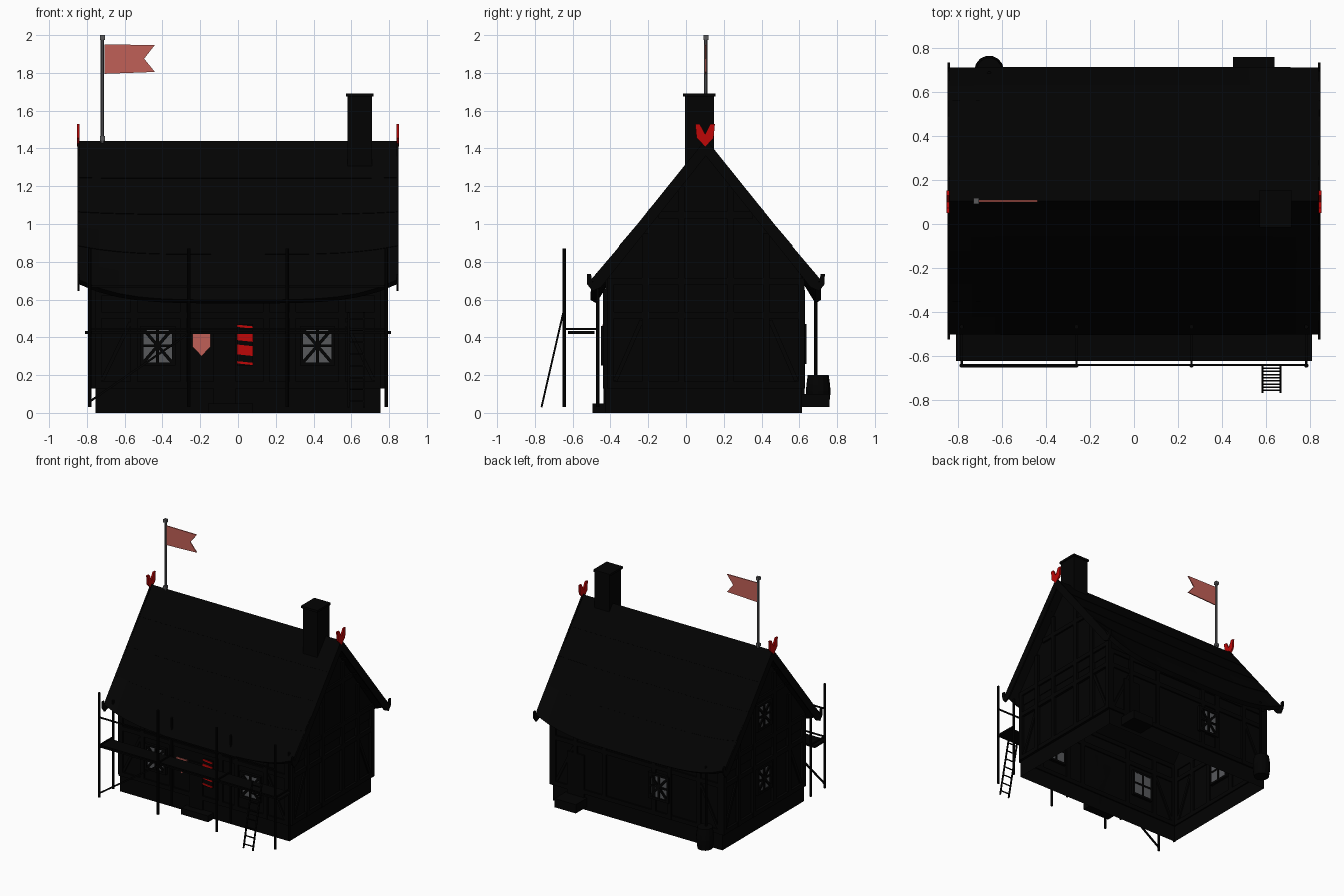
import bpy, bmesh, math
from mathutils import Matrix, Vector

cube = bpy.data.objects.get("Cube")
if cube:
    bpy.data.objects.remove(cube, do_unlink=True)


def material(name, r, g, b):
    m = bpy.data.materials.new(name)
    m.use_nodes = True
    m.diffuse_color = (r, g, b, 1)
    m.node_tree.nodes["Principled BSDF"].inputs["Base Color"].default_value = (r, g, b, 1)
    return m


PLASTER = material("dark plaster", .0008, .0008, .0008)
ROOF = material("dark roof", .0008, .0008, .0008)
TIMBER = material("dark timber", .0006, .0006, .0006)
GLASS = material("grey glass", .095, .098, .105)
STEEL = material("grey metal", .10, .10, .105)
RED = material("bright red", .52, .002, .002)
CLOTH = material("faded red", .53, .115, .095)
I = Matrix.Identity(4)


def make(name, verts, faces, mat, M=I):
    me = bpy.data.meshes.new(name)
    bm = bmesh.new()
    vs = [bm.verts.new(M @ Vector(v)) for v in verts]
    for f in faces:
        bm.faces.new([vs[i] for i in f])
    bmesh.ops.recalc_face_normals(bm, faces=bm.faces)
    bm.to_mesh(me)
    bm.free()
    me.materials.append(mat)
    ob = bpy.data.objects.new(name, me)
    bpy.context.collection.objects.link(ob)
    return ob


def prism(name, pts, axis, a, b, mat, M=I):
    """Extrude a 2D outline along axis x, y or z from a to b."""
    n = len(pts)
    put = {"x": lambda p, d: (d, p[0], p[1]),
           "y": lambda p, d: (p[0], d, p[1]),
           "z": lambda p, d: (p[0], p[1], d)}[axis]
    verts = [put(p, d) for d in (a, b) for p in pts]
    faces = [list(range(n)), list(range(n, 2 * n))]
    faces += [(i, (i + 1) % n, (i + 1) % n + n, i + n) for i in range(n)]
    return make(name, verts, faces, mat, M)


def box(name, x, y, z, mat, M=I):
    return prism(name, [(x[0], y[0]), (x[1], y[0]), (x[1], y[1]), (x[0], y[1])], "z", *z, mat, M)


def bar(name, p, q, r, mat, M=I, sides=4):
    """Straight rod between two points."""
    p, q = Vector(p), Vector(q)
    d = q - p
    T = M @ Matrix.Translation(p) @ d.to_track_quat("Z", "Y").to_matrix().to_4x4()
    ring = [(r * math.cos((i + .5) * math.tau / sides), r * math.sin((i + .5) * math.tau / sides))
            for i in range(sides)]
    return prism(name, ring, "z", 0, d.length, mat, T)


def wall_frame(x, y, z, degrees):
    """Local frame on a wall, with -y pointing outwards."""
    return Matrix.Translation((x, y, z)) @ Matrix.Rotation(math.radians(degrees), 4, "Z")


# Wall shell, open underneath
W, FRONT, BACK, MID = .755, -.425, .615, .105
outline = [(FRONT, 0), (FRONT, .66), (MID, 1.34), (BACK, .66), (BACK, 0)]
verts = [(x, *p) for x in (-W, W) for p in outline]
make("walls", verts, [range(5), range(5, 10)] + [(i, i + 1, i + 6, i + 5) for i in range(4)], PLASTER)

# Gable panels that close the ends up to the roof
for s in (-1, 1):
    prism("gable_panel", [(FRONT, .60), (FRONT, .72), (MID, 1.385), (BACK, .72), (BACK, .60)],
          "x", s * (W - .01), s * (W + .006), PLASTER)

# Timber framing on the long walls
for side, M in (("front", wall_frame(0, FRONT, 0, 0)), ("back", wall_frame(0, BACK, 0, 180))):
    for z in (.13, .50, .62):
        box(side + "_rail", (-W, W), (-.012, .01), (z, z + .035), TIMBER, M)
    for x in (-.74, -.55, -.29, .15, .29, .55, .74):
        box(side + "_stud", (x - .018, x + .018), (-.014, .01), (.13, .65), TIMBER, M)
    for s in (-1, 1):
        bar(side + "_brace", (s * .72, 0, .17), (s * .57, 0, .48), .014, TIMBER, M)

# Timber framing on the gables
for side, M in (("left", wall_frame(W, MID, 0, 90)), ("right", wall_frame(-W, MID, 0, -90))):
    for z, half in ((.13, .52), (.50, .52), (.68, .52), (1.03, .25)):
        box(side + "_gable_rail", (-half, half), (-.02, .01), (z, z + .035), TIMBER, M)
    for x, top in ((.505, .7), (.32, .95), (.13, 1.2)):
        for s in (-1, 1):
            box(side + "_gable_stud", (s * x - .018, s * x + .018), (-.022, .01), (.13, top), TIMBER, M)
    for s in (-1, 1):
        bar(side + "_gable_brace", (s * .48, 0, .17), (s * .34, 0, .49), .016, TIMBER, M)

# Lattice windows: front pair, back, and two in one gable
places = [(-.425, FRONT, .355, 0), (.42, FRONT, .355, 0), (-.2, BACK, .365, 180),
          (-W, MID, .39, -90), (-W, MID, .90, -90)]
for p in places:
    M = wall_frame(*p)
    w, h = .075, .087
    box("window_glass", (-w, w), (-.012, .02), (-h, h), GLASS, M)
    for s in (-1, 1):
        box("window_jamb", sorted((s * w, s * (w + .018))), (-.024, .022), (-h - .018, h + .018), TIMBER, M)
        box("window_rail", (-w, w), (-.024, .022), sorted((s * h, s * (h + .018))), TIMBER, M)
        bar("window_lattice", (-w, -.014, -s * h), (w, -.014, s * h), .012, TIMBER, M)
    box("window_mullion", (-.008, .008), (-.022, .024), (-h, h), TIMBER, M)
    box("window_transom", (-w, w), (-.022, .024), (-.007, .007), TIMBER, M)

# Doors and steps
box("front_door", (-.13, -.01), (FRONT - .012, FRONT), (.05, .42), TIMBER)
box("front_step", (-.16, .08), (-.495, FRONT), (0, .05), PLASTER)
box("back_door", (.47, .62), (BACK, BACK + .012), (.03, .44), TIMBER)
box("back_step", (.45, .64), (BACK, .76), (.03, .10), PLASTER)

# Roof in overlapping courses, with eaves that sag between upturned ends
SPAN, REACH, COURSES, XN = .845, .595, 4, 16
for s in (-1, 1):
    for c in range(COURSES):
        verts, faces = [], []
        for k in range(3):
            t = max(0, c - .1 + .55 * k) / COURSES
            for i in range(XN + 1):
                x = SPAN * (2 * i / XN - 1)
                sag = .105 * t ** 3 * (1 - (x / SPAN) ** 4)
                verts.append((x, MID + s * REACH * t, 1.408 - .72 * t - sag + .003 * k))
        for k in range(2):
            for i in range(XN):
                a = k * (XN + 1) + i
                faces.append((a, a + 1, a + XN + 2, a + XN + 1))
        ob = make("roof_course", verts, faces, ROOF)
        mod = ob.modifiers.new("thickness", "SOLIDIFY")
        mod.thickness, mod.offset = .035, 0
prism("ridge_cap", [(MID - .05, 1.375), (MID, 1.44), (MID + .05, 1.375)], "x", -.84, .84, ROOF)

# Gable boards with curled ends, and red finials
board = [(0, 1.45), (.575, .735), (.60, .69), (.608, .735), (.63, .735), (.628, .68),
         (.60, .645), (.555, .665), (0, 1.36)]
heart = [(0, 1.41), (.045, 1.455), (.052, 1.53), (.028, 1.53), (0, 1.475),
         (-.028, 1.53), (-.052, 1.53), (-.045, 1.455)]
for e in (-1, 1):
    for s in (-1, 1):
        prism("gable_board", [(MID + s * u, z) for u, z in board], "x", e * .838, e * .85, TIMBER)
    prism("finial", [(MID - .004 + u, z) for u, z in heart], "x", e * .84, e * .853, RED)

# Chimney
box("chimney", (.58, .71), (-.004, .148), (1.25, 1.675), PLASTER)
box("chimney_cap", (.572, .718), (-.015, .155), (1.675, 1.692), PLASTER)

# Flag
bar("flag_pole", (-.718, MID, 1.43), (-.718, MID, 1.99), .010, STEEL, sides=8)
for z in (1.44, 1.975):
    box("pole_fitting", (-.731, -.705), (MID - .013, MID + .013), (z, z + .025), STEEL)
prism("flag", [(-.708, 1.795), (-.44, 1.805), (-.497, 1.875), (-.44, 1.948), (-.708, 1.95)],
      "y", MID - .004, MID + .004, CLOTH)

# Shield sign and striped post beside the front door
prism("shield_sign", [(-.24, .42), (-.24, .35), (-.193, .30), (-.146, .35), (-.146, .42)],
      "y", FRONT - .019, FRONT - .010, CLOTH)
box("striped_post", (-.005, .08), (FRONT - .012, FRONT), (.25, .47), TIMBER)
for z, h in ((.257, .012), (.305, .052), (.38, .045), (.45, .012)):
    prism("post_stripe", [(-.005, z + .005), (.08, z - .004), (.08, z + h - .004), (-.005, z + h + .005)],
          "y", FRONT - .018, FRONT - .012, RED)

# Scaffold
for x in (-.785, -.262, .262, .785):
    bar("outer_pole", (x, -.645, .03), (x, -.645, .87), .010, TIMBER, sides=8)
    bar("inner_pole", (x, -.468, .03), (x, -.468, .74), .010, TIMBER, sides=8)
    bar("cross_bar", (x, -.645, .445), (x, -.465, .445), .007, TIMBER)
box("scaffold_deck", (-.81, .81), (-.625, -.485), (.418, .434), TIMBER)
for z in (.445, .67):
    bar("scaffold_rail", (-.785, -.642, z), (.785, -.642, z), .007, TIMBER)
bar("scaffold_brace", (-.785, -.648, .06), (-.262, -.648, .42), .008, TIMBER)

# Ladder
foot, head = Vector((0, -.765, .03)), Vector((0, -.65, .53))
for x in (.585, .668):
    bar("ladder_rail", foot + Vector((x, 0, 0)), head + Vector((x, 0, 0)), .007, TIMBER)
for i in range(8):
    p = foot.lerp(head, (i + .5) / 8)
    bar("ladder_rung", p + Vector((.585, 0, 0)), p + Vector((.668, 0, 0)), .005, TIMBER)

# Rain barrel and downpipe
N = 14
profile = [(.057, .03), (.064, .08), (.067, .115), (.064, .15), (.057, .20)]
verts = [(-.66 + r * math.cos(i * math.tau / N), .70 + r * math.sin(i * math.tau / N), z)
         for r, z in profile for i in range(N)]
faces = [(k * N + i, k * N + (i + 1) % N, (k + 1) * N + (i + 1) % N, (k + 1) * N + i)
         for k in range(len(profile) - 1) for i in range(N)]
make("rain_barrel", verts, faces + [range(N), range(4 * N, 5 * N)], TIMBER)
bar("downpipe", (-.66, .686, .19), (-.66, .686, .68), .010, TIMBER, sides=8)
